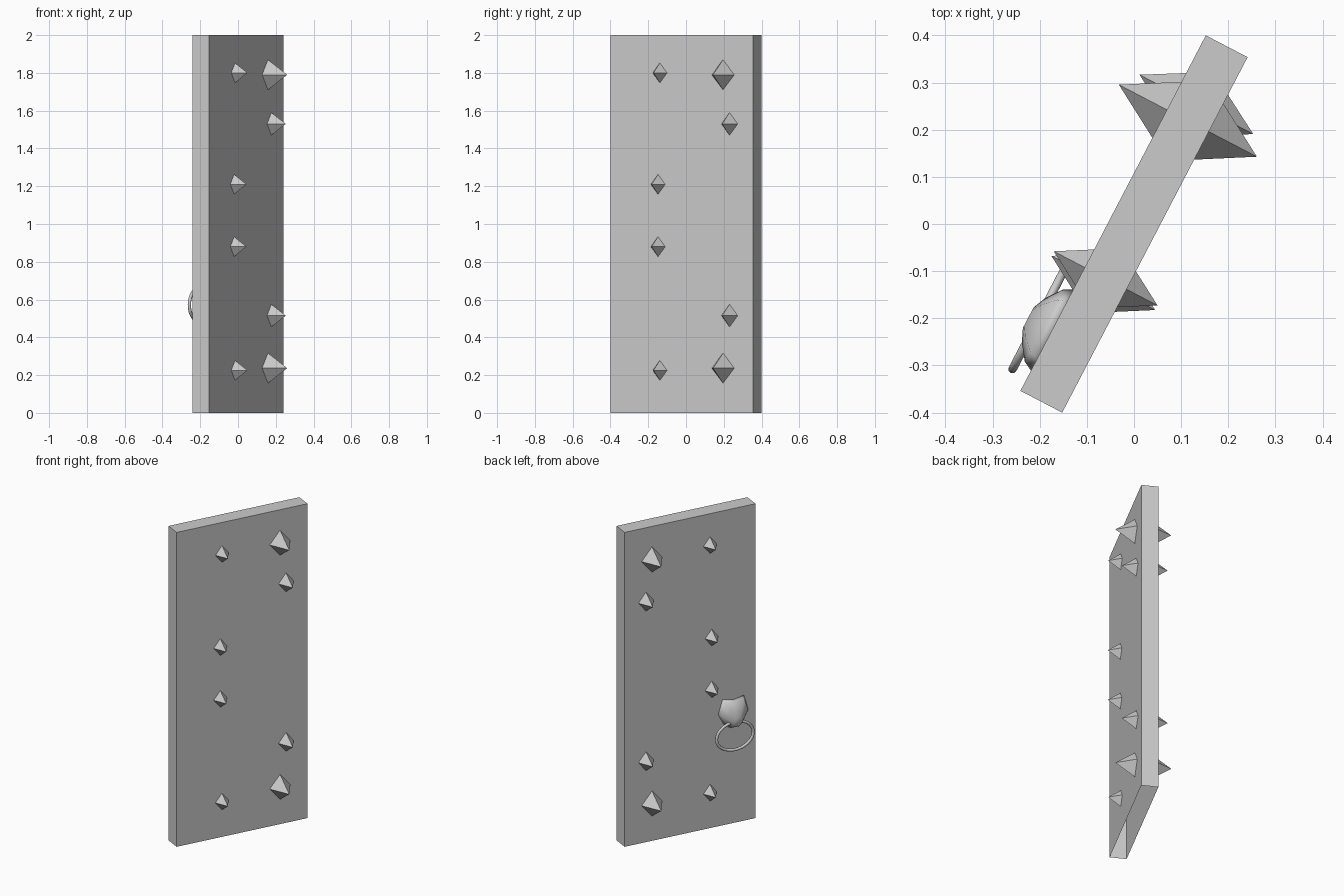
import bpy, bmesh
from math import radians, sin, cos, pi
from mathutils import Matrix

default = bpy.data.objects.get("Cube")
if default:
    bpy.data.objects.remove(default, do_unlink=True)

# The door stands turned about z: local x runs along its width, +y is the ring side
TURN = Matrix.Rotation(radians(62.45), 4, 'Z')
WIDTH, THICK, HEIGHT = 0.85, 0.1, 2.0
FACE = THICK / 2

grey = bpy.data.materials.new("plain_grey")
grey.use_nodes = True
grey.diffuse_color = (0.6, 0.6, 0.6, 1)
grey.node_tree.nodes["Principled BSDF"].inputs["Base Color"].default_value = grey.diffuse_color


def place(name, data):
    data.materials.append(grey)
    obj = bpy.data.objects.new(name, data)
    obj.matrix_world = TURN
    bpy.context.collection.objects.link(obj)
    return obj


def finish(name, bm, smooth=False):
    bmesh.ops.recalc_face_normals(bm, faces=bm.faces)
    for f in bm.faces:
        f.smooth = smooth
    mesh = bpy.data.meshes.new(name)
    bm.to_mesh(mesh)
    bm.free()
    return place(name, mesh)


# Door slab, open underneath
bm = bmesh.new()
bmesh.ops.create_cube(bm, size=1, matrix=Matrix.Translation((0, 0, HEIGHT / 2))
                      @ Matrix.Diagonal((WIDTH, THICK, HEIGHT, 1)))
under = [f for f in bm.faces if f.calc_center_median().z < 0.01]
bmesh.ops.delete(bm, geom=under, context='FACES_ONLY')
finish("door_slab", bm)


# Four-sided pyramid studs, the same on both faces
def stud(name, x, z, half_w, half_h, length, side):
    bm = bmesh.new()
    base = [bm.verts.new((x + half_w * cos(a), side * FACE, z + half_h * sin(a)))
            for a in (0, pi / 2, pi, 3 * pi / 2)]
    tip = bm.verts.new((x, side * (FACE + length), z))
    for i in range(4):
        bm.faces.new((base[i], base[(i + 1) % 4], tip))
    bm.faces.new(base)
    finish(name, bm)


SMALL, MEDIUM, LARGE = (0.043, 0.053, 0.074), (0.049, 0.06, 0.086), (0.067, 0.08, 0.115)
STUDS = [(-0.13, 1.8, SMALL), (-0.141, 1.21, SMALL), (-0.141, 0.88, SMALL),
         (-0.13, 0.225, SMALL), (0.286, 1.53, MEDIUM), (0.286, 0.515, MEDIUM),
         (0.247, 1.79, LARGE), (0.247, 0.237, LARGE)]
for side, label in ((-1, "front"), (1, "back")):
    for i, (x, z, size) in enumerate(STUDS):
        stud(f"{label}_stud_{i + 1}", x, z, *size, side)

# Animal-head knocker mount: half outline mirrored, lofted towards the muzzle
HEAD_X, HEAD_Z = -0.28, 0.7
HALF = [(0, 0.085), (0.07, 0.1), (0.098, 0.01), (0.06, -0.065), (0.025, -0.09)]
outline = HALF + [(-x, z) for x, z in reversed(HALF[1:])]
# Each layer: depth, scale, drop
LAYERS = [(FACE - 0.002, 1, 0), (FACE + 0.02, 0.88, 0), (FACE + 0.044, 0.55, -0.02),
          (FACE + 0.057, 0.25, -0.035)]
bm = bmesh.new()
rings = [[bm.verts.new((HEAD_X + x * s, y, HEAD_Z + z * s + drop)) for x, z in outline]
         for y, s, drop in LAYERS]
n = len(outline)
for a, b in zip(rings, rings[1:]):
    for i in range(n):
        j = (i + 1) % n
        bm.faces.new((a[i], a[j], b[j], b[i]))
bm.faces.new(rings[0])
bm.faces.new(rings[-1])
finish("knocker_head", bm, smooth=True)

# Oval pull ring hanging from the muzzle
curve = bpy.data.curves.new("knocker_ring", 'CURVE')
curve.dimensions = '3D'
curve.bevel_depth = 0.009
curve.bevel_resolution = 2
spline = curve.splines.new('POLY')
COUNT = 32
spline.points.add(COUNT - 1)
for i, p in enumerate(spline.points):
    a = 2 * pi * i / COUNT
    p.co = (-0.273 + 0.119 * cos(a), FACE + 0.036, 0.572 + 0.089 * sin(a), 1)
spline.use_cyclic_u = True
spline.use_smooth = True
place("knocker_ring", curve)
